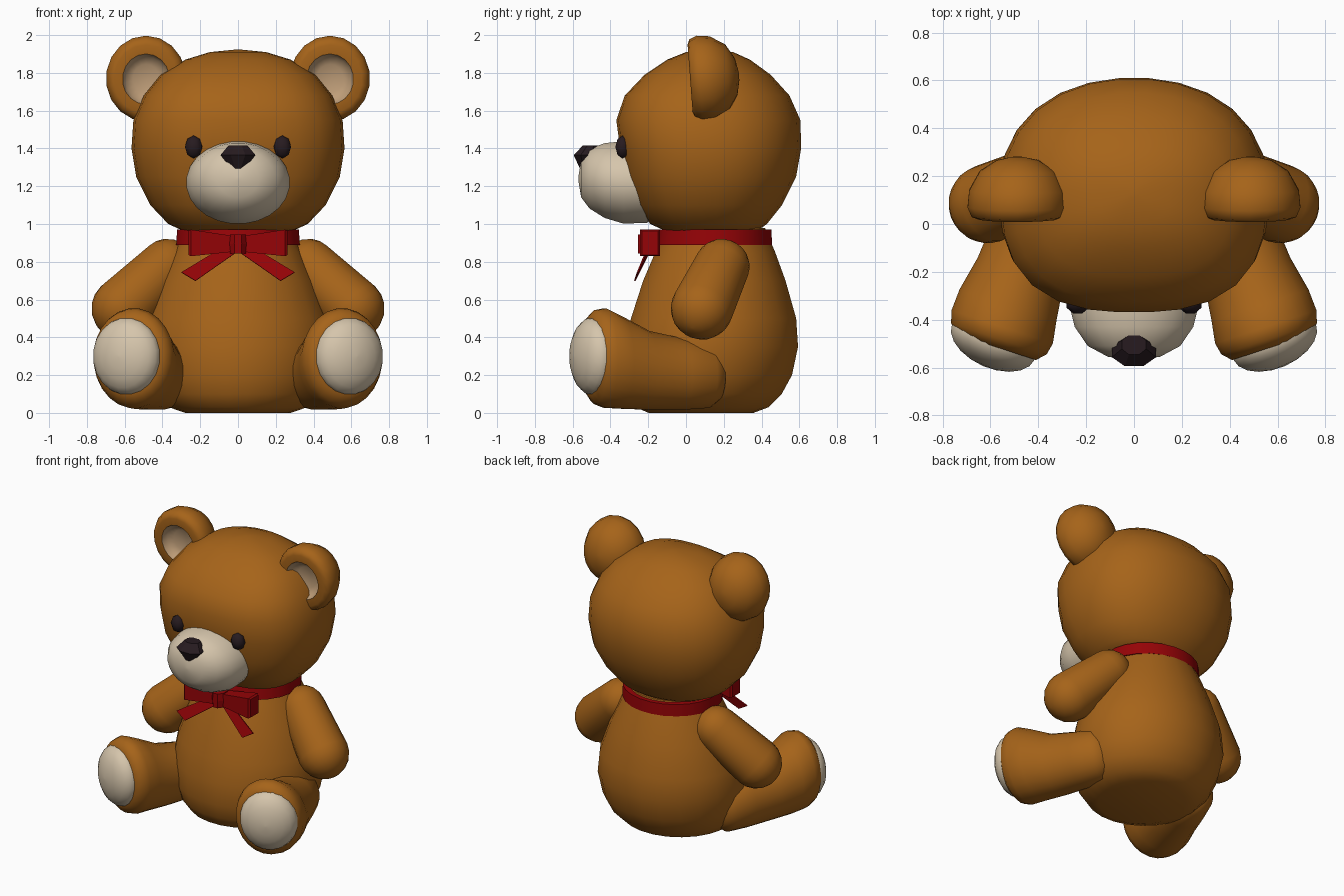
import bpy, bmesh
from math import sin, cos, pi
from mathutils import Vector

cube = bpy.data.objects.get("Cube")
if cube:
    bpy.data.objects.remove(cube)


def material(name, rgb):
    m = bpy.data.materials.new(name)
    m.use_nodes = True
    m.diffuse_color = (*rgb, 1)
    m.node_tree.nodes["Principled BSDF"].inputs["Base Color"].default_value = (*rgb, 1)
    return m


FUR = material("brown_fur", (0.38, 0.126, 0.01))
CREAM = material("cream_felt", (0.67, 0.56, 0.41))
EAR = material("tan_ear_lining", (0.52, 0.34, 0.19))
RED = material("red_ribbon", (0.3, 0.001, 0.002))
DARK = material("dark_eyes_nose", (0.02, 0.011, 0.014))
X, Y, Z = Vector((1, 0, 0)), Vector((0, 1, 0)), Vector((0, 0, 1))


def finish(bm, name, mats, smooth=True):
    bmesh.ops.recalc_face_normals(bm, faces=bm.faces[:])
    me = bpy.data.meshes.new(name)
    bm.to_mesh(me)
    bm.free()
    for m in mats:
        me.materials.append(m)
    ob = bpy.data.objects.new(name, me)
    bpy.context.scene.collection.objects.link(ob)
    if smooth:
        bpy.ops.object.select_all(action='DESELECT')
        ob.select_set(True)
        bpy.context.view_layer.objects.active = ob
        bpy.ops.object.shade_smooth_by_angle(angle=pi / 3)
    return ob


def loft(name, rings, mats, n=24, smooth=True, lining_from=None, bulge=(0, 0)):
    """Skin elliptical rings of (centre, half axis, half axis); bulge squares the +v and -v halves."""
    bm = bmesh.new()
    loops = []
    for c, u, v in rings:
        loop = []
        for i in range(n):
            a = 2 * pi * (i + 0.5) / n
            swell = 1 + bulge[int(a > pi)] * sin(2 * a) ** 2
            loop.append(bm.verts.new(Vector(c) + (u * cos(a) + v * sin(a)) * swell))
        loops.append(loop)
    for k in range(len(loops) - 1):
        for i in range(n):
            j = (i + 1) % n
            f = bm.faces.new((loops[k][i], loops[k][j], loops[k + 1][j], loops[k + 1][i]))
            f.material_index = int(lining_from is not None and k >= lining_from)
    bm.faces.new(loops[0])
    bm.faces.new(loops[-1]).material_index = int(lining_from is not None)
    return finish(bm, name, mats, smooth)


def stacked(name, rows, mats, **kw):
    """Horizontal rings from rows of (height, half width, front y, back y)."""
    rings = [((0, (f + b) / 2, z), X * w, Y * ((b - f) / 2)) for z, w, f, b in rows]
    return loft(name, rings, mats, **kw)


def ellipsoid(name, centre, axes, mat, n=20):
    """Sphere stretched along three half axes, the last being its pole."""
    a, b, c = axes
    steps = n // 2
    rings = []
    for k in range(steps + 1):
        t = min(max(pi * k / steps, 0.03), pi - 0.03)
        rings.append((Vector(centre) - c * cos(t), a * sin(t), b * sin(t)))
    return loft(name, rings, [mat], n)


def capsule(name, p0, r0, p1, r1, mat):
    """Tapered limb with round ends."""
    p0, p1 = Vector(p0), Vector(p1)
    d = (p1 - p0).normalized()
    u = d.cross(Y).normalized()
    v = d.cross(u)
    rings = []
    for p, r, start in ((p0, r0, 0), (p1, r1, 1)):
        for k in range(6):
            t = min(max((k / 5 + start) * pi / 2, 0.05), pi - 0.05)
            rings.append((p - d * r * cos(t), u * r * sin(t), v * r * sin(t)))
    return loft(name, rings, [mat], 20)


# Torso and head
stacked("body", [(0.0, 0.28, -0.2, 0.36), (0.03, 0.37, -0.27, 0.44), (0.1, 0.44, -0.31, 0.51),
                 (0.2, 0.48, -0.335, 0.565), (0.35, 0.505, -0.33, 0.597), (0.5, 0.485, -0.295, 0.587),
                 (0.7, 0.41, -0.23, 0.53), (0.85, 0.34, -0.165, 0.475), (0.98, 0.27, -0.1, 0.42)], [FUR])
stacked("head", [(0.95, 0.26, -0.08, 0.36), (1.0, 0.37, -0.19, 0.43), (1.1, 0.465, -0.265, 0.51),
                 (1.25, 0.54, -0.325, 0.585), (1.4, 0.565, -0.35, 0.612), (1.55, 0.555, -0.37, 0.608),
                 (1.68, 0.5, -0.325, 0.55), (1.79, 0.41, -0.22, 0.45), (1.87, 0.28, -0.1, 0.34),
                 (1.91, 0.15, 0.0, 0.25), (1.923, 0.02, 0.11, 0.15)], [FUR], n=28, bulge=(0.03, 0.085))

# Muzzle and nose
muzzle = [(-0.2, 1.22, 0.265, 0.215), (-0.33, 1.22, 0.275, 0.22), (-0.43, 1.23, 0.25, 0.2),
          (-0.51, 1.24, 0.195, 0.16), (-0.555, 1.24, 0.11, 0.1), (-0.57, 1.24, 0.01, 0.01)]
loft("muzzle", [((0, y, z), X * w, Z * h) for y, z, w, h in muzzle], [CREAM])
stacked("nose", [(1.285, 0.03, -0.56, -0.5), (1.365, 0.1, -0.6, -0.46), (1.415, 0.055, -0.55, -0.46)],
        [DARK], n=8, smooth=False)

# Neck ribbon and bow knot
stacked("neck_ribbon", [(0.89, 0.33, -0.155, 0.458), (0.972, 0.325, -0.14, 0.455)], [RED])
loft("bow_knot", [((0, -0.2, z), X * w, Y * 0.06) for z, w in ((0.845, 0.045), (0.895, 0.052), (0.945, 0.045))],
     [RED], n=8, smooth=False)

for s, side in ((1, "left"), (-1, "right")):
    # Ear: a deep rounded dish with a lined hollow
    up = Vector((0, -0.08, 1.07))
    back = Vector((0, 0.995, 0.06))
    ear = [(0.26, 0.02), (0.245, 0.09), (0.2, 0.16), (0.12, 0.205), (0.05, 0.212), (0.01, 0.195),
           (0, 0.17), (0, 0.125), (0.04, 0.11), (0.06, 0.07), (0.065, 0.01)]
    base = Vector((s * 0.487, 0.022, 1.767))
    loft(side + "_ear", [(base + back * d, X * r, up * r) for d, r in ear], [FUR, EAR],
         n=18, lining_from=7)

    # Eye
    ellipsoid(side + "_eye", (s * 0.235, -0.335, 1.408), (X * 0.05, Y * 0.042, Z * 0.06), DARK, 8)

    # Arm
    capsule(side + "_arm", (s * 0.375, 0.19, 0.775), 0.147, (s * 0.61, 0.085, 0.553), 0.166, FUR)

    # Leg with an upturned foot, then the sole pad
    across = Vector((s * 0.95, 0.31, 0))
    leg = [(0.36, 0.2, 0.2, 0.05, 0.06), (0.365, 0.175, 0.2, 0.11, 0.13), (0.375, 0.12, 0.2, 0.155, 0.175),
           (0.415, -0.02, 0.205, 0.175, 0.19), (0.475, -0.2, 0.225, 0.19, 0.21),
           (0.527, -0.34, 0.265, 0.215, 0.245), (0.551, -0.43, 0.29, 0.225, 0.265),
           (0.565, -0.48, 0.295, 0.212, 0.25), (0.575, -0.515, 0.3, 0.175, 0.205)]
    loft(side + "_leg", [((s * x, y, z), across * w, Z * h) for x, y, z, w, h in leg], [FUR])
    ellipsoid(side + "_sole_pad", (s * 0.588, -0.492, 0.3),
              (Vector((s * 0.92, 0.4, 0)) * 0.19, Z * 0.208, Vector((s * 0.4, -0.92, 0)) * 0.11), CREAM)

    # Bow loop: a flared box
    loop = [(0.03, 0.895, 0.05, 0.06), (0.25, 0.9, 0.075, 0.1), (0.262, 0.9, 0.06, 0.09)]
    loft(side + "_bow_loop", [((s * x, -0.19, z), Y * d, Z * h) for x, z, d, h in loop],
         [RED], n=4, smooth=False)

    # Bow tail
    bm = bmesh.new()
    corners = [(0.01, -0.2, 0.85), (0.06, -0.2, 0.89), (0.3, -0.26, 0.745), (0.225, -0.275, 0.7)]
    bm.faces.new([bm.verts.new((s * x, y, z)) for x, y, z in corners])
    tail = finish(bm, side + "_bow_tail", [RED], smooth=False)
    tail.modifiers.new("thickness", 'SOLIDIFY').thickness = 0.008
